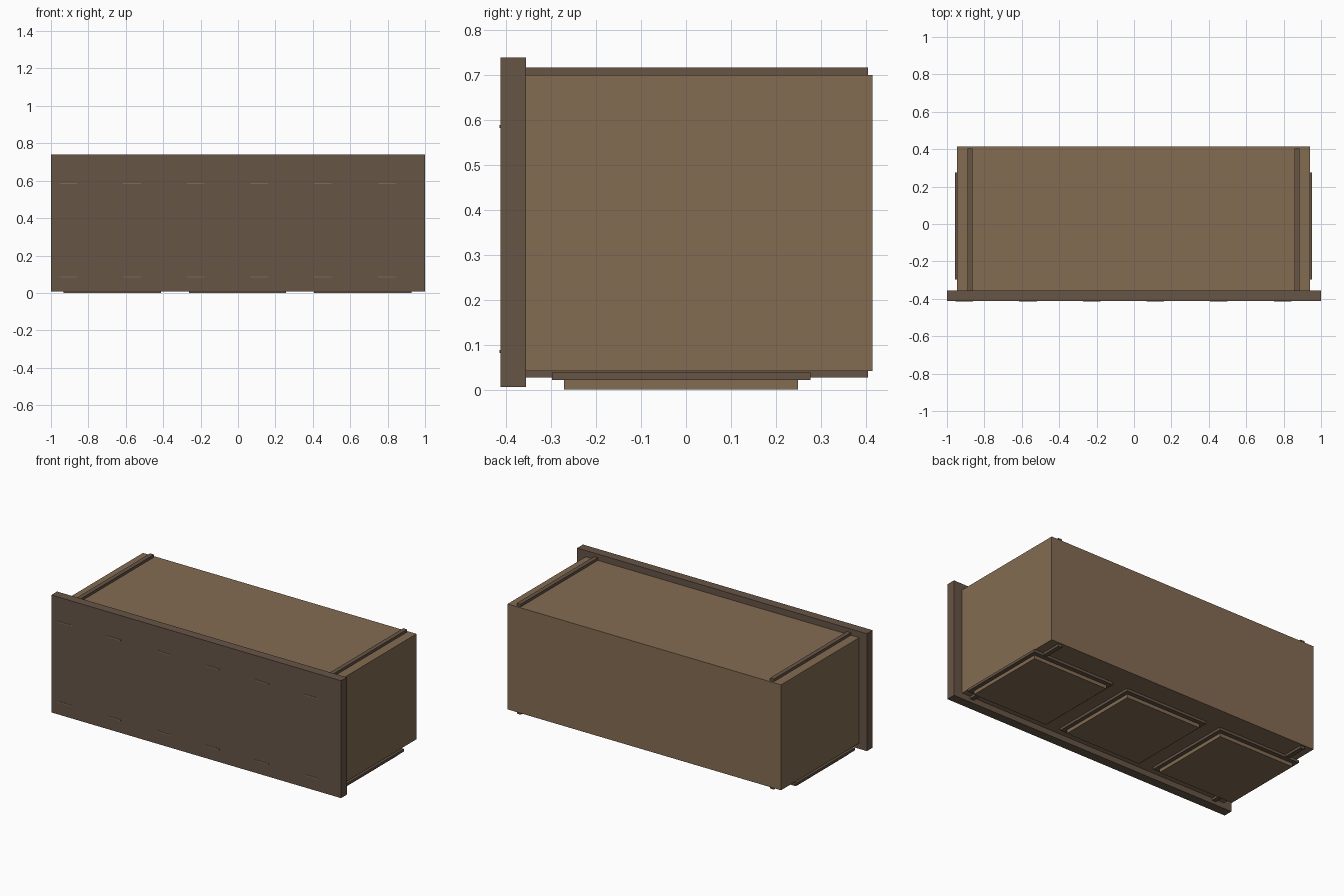
import bpy, bmesh

if "Cube" in bpy.data.objects:
    bpy.data.objects.remove(bpy.data.objects["Cube"])


def material(name, rgb):
    m = bpy.data.materials.new(name)
    m.diffuse_color = (*rgb, 1)
    m.use_nodes = True
    m.node_tree.nodes["Principled BSDF"].inputs["Base Color"].default_value = m.diffuse_color
    return m


TAN = material("light_wood", (0.23, 0.15, 0.085))
DARK = material("dark_wood", (0.135, 0.09, 0.062))


def box(name, x, y, z, mat):
    """Box given by (min, max) ranges on each axis."""
    bm = bmesh.new()
    bmesh.ops.create_cube(bm, size=1)
    for v in bm.verts:
        v.co = [r[0] if c < 0 else r[1] for c, r in zip(v.co, (x, y, z))]
    mesh = bpy.data.meshes.new(name)
    bm.to_mesh(mesh)
    bm.free()
    mesh.materials.append(mat)
    obj = bpy.data.objects.new(name, mesh)
    bpy.context.collection.objects.link(obj)
    return obj


CX = -0.0025  # the body sits very slightly off the front board's centre

# Main carcass and oversized front board
box("body", (CX - 0.944, CX + 0.944), (-0.3555, 0.4148), (0.042, 0.70), TAN)
box("front_board", (-1, 1), (-0.4125, -0.3555), (0.0065, 0.739), DARK)

# Thin rails along the top and underside near each end
for side, label in ((-1, "left"), (1, "right")):
    x = CX + side * 0.8735
    for z, level in (((0.70, 0.7165), "top"), ((0.027, 0.042), "bottom")):
        box(f"{level}_rail_{label}", (x - 0.0135, x + 0.0135), (-0.3555, 0.4045), z, DARK)

# Three stepped pads underneath
for i in range(3):
    x = CX + (i - 1) * 0.67
    box(f"pad_frame_{i + 1}", (x - 0.285, x + 0.285), (-0.2975, 0.2765), (0.022, 0.038), DARK)
    box(f"pad_{i + 1}", (x - 0.26, x + 0.26), (-0.271, 0.249), (0, 0.022), TAN)

# Two rows of small slivers on the front face
for row, z in enumerate((0.085, 0.585)):
    for i in range(6):
        x = -0.907 + i * 0.3403
        box(f"front_inlay_{row + 1}_{i + 1}", (x - 0.047, x + 0.047),
            (-0.4148, -0.405), (z - 0.0035, z + 0.0035), TAN)
